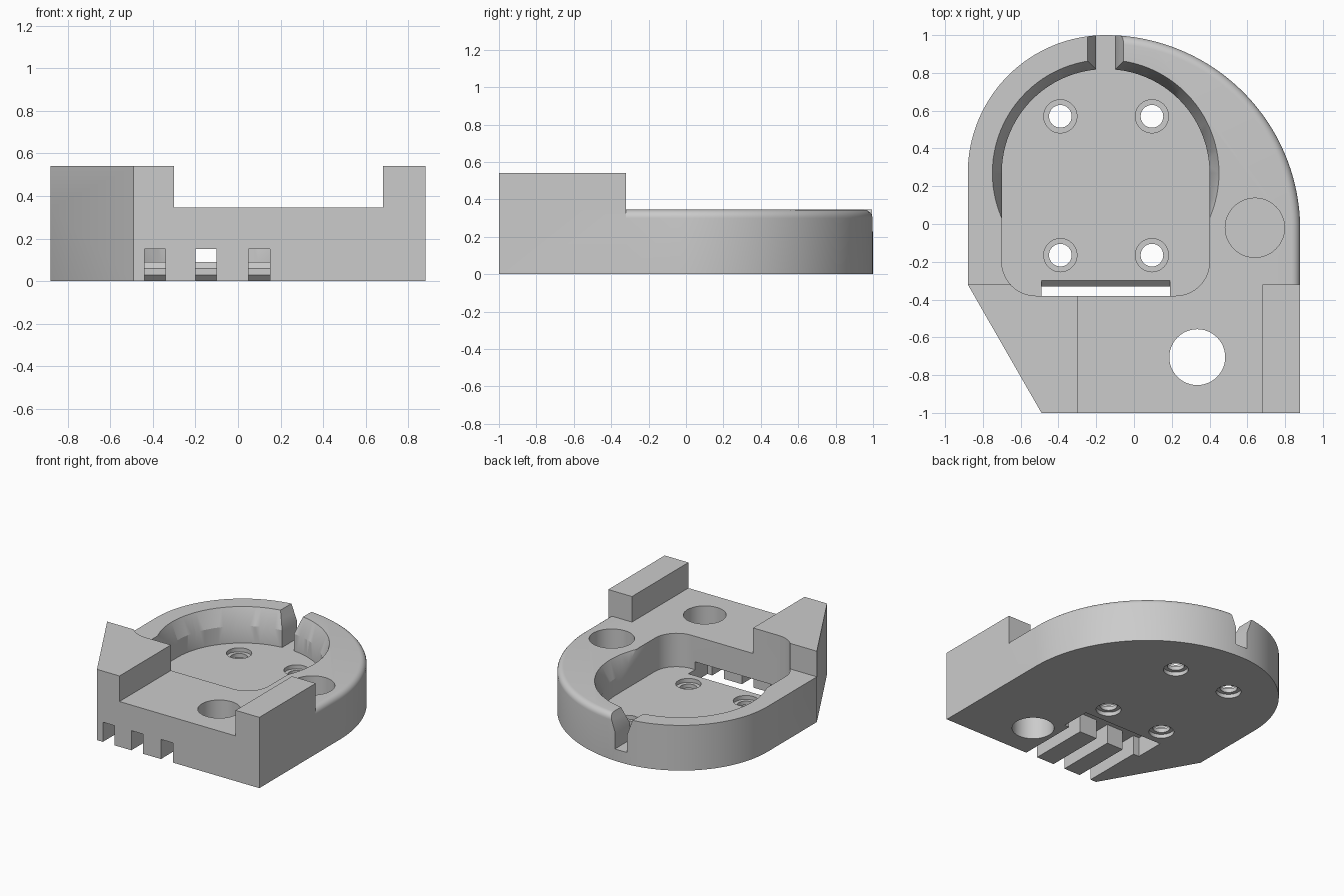
import bpy, bmesh
from math import cos, sin, radians
from mathutils import Vector

cube = bpy.data.objects.get("Cube")
if cube:
    bpy.data.objects.remove(cube, do_unlink=True)

grey = bpy.data.materials.new("plain grey")
grey.use_nodes = True
colour = (0.6, 0.6, 0.6, 1)
grey.diffuse_color = colour
grey.node_tree.nodes["Principled BSDF"].inputs["Base Color"].default_value = colour

TOP, FLOOR, HIGH, FLARE = 0.345, 0.09, 0.54, 0.22
CX = -0.15  # centre line of the pocket and rear arcs
CY = 0.27


def arc(cx, cy, r, a0, a1, n=24):
    return [(cx + r * cos(radians(a0 + (a1 - a0) * i / n)),
             cy + r * sin(radians(a0 + (a1 - a0) * i / n))) for i in range(n + 1)]


def new_object(name, bm):
    bmesh.ops.recalc_face_normals(bm, faces=bm.faces)
    mesh = bpy.data.meshes.new(name)
    bm.to_mesh(mesh)
    bm.free()
    mesh.materials.append(grey)
    ob = bpy.data.objects.new(name, mesh)
    bpy.context.collection.objects.link(ob)
    return ob


def prism_mesh(outline, z0, z1):
    bm = bmesh.new()
    face = bm.faces.new([bm.verts.new((x, y, z0)) for x, y in outline])
    ext = bmesh.ops.extrude_face_region(bm, geom=[face])
    verts = [g for g in ext["geom"] if isinstance(g, bmesh.types.BMVert)]
    bmesh.ops.translate(bm, verts=verts, vec=(0, 0, z1 - z0))
    return bm


def prism(name, outline, z0, z1):
    return new_object(name, prism_mesh(outline, z0, z1))


def box(name, x0, x1, y0, y1, z0, z1):
    return prism(name, [(x0, y0), (x1, y0), (x1, y1), (x0, y1)], z0, z1)


def cone(name, x, y, z0, z1, r0, r1=None, n=48):
    bm = bmesh.new()
    bmesh.ops.create_cone(bm, cap_ends=True, segments=n, radius1=r0,
                          radius2=r0 if r1 is None else r1, depth=z1 - z0)
    bmesh.ops.translate(bm, verts=bm.verts, vec=(x, y, (z0 + z1) / 2))
    return new_object(name, bm)


def extrude_along(name, profile, axis, start, end):
    """Extrude a (side, z) profile along x or y."""
    bm = bmesh.new()
    place = lambda s, t, z: Vector((t, s, z)) if axis == "x" else Vector((s, t, z))
    face = bm.faces.new([bm.verts.new(place(s, start, z)) for s, z in profile])
    ext = bmesh.ops.extrude_face_region(bm, geom=[face])
    verts = [g for g in ext["geom"] if isinstance(g, bmesh.types.BMVert)]
    bmesh.ops.translate(bm, verts=verts, vec=place(0, end - start, 0))
    return new_object(name, bm)


def combine(target, other, operation):
    mod = target.modifiers.new(operation, "BOOLEAN")
    mod.operation, mod.solver, mod.object = operation, "EXACT", other
    bpy.context.view_layer.objects.active = target
    bpy.ops.object.modifier_apply(modifier=mod.name)
    bpy.data.objects.remove(other, do_unlink=True)


# Left and front slab
body = prism("mount_body", arc(CX, CY, 0.73, 90, 180, 32) +
             [(-0.88, -0.32), (-0.49, -1), (0.88, -1), (0.88, -0.32), (CX, -0.32)], 0, TOP)

# Rear right slab with a rounded top rim
bm = prism_mesh([(CX, -0.32), (0.88, -0.32)] + arc(CX, -0.03, 1.03, 0, 90, 40), 0, TOP)
rim = [e for e in bm.edges if all(v.co.z > TOP - 0.01 for v in e.verts)
       and not all(abs(v.co.x - CX) < 0.001 for v in e.verts)
       and not all(abs(v.co.y + 0.32) < 0.001 for v in e.verts)]
bmesh.ops.bevel(bm, geom=rim, offset=0.045, segments=6, profile=0.5, affect="EDGES")
combine(body, new_object("rear_right", bm), "UNION")

# Raised end blocks
combine(body, prism("left_block", [(-0.88, -0.32), (-0.49, -1), (-0.30, -1),
                                   (-0.30, -0.32)], 0, HIGH), "UNION")
combine(body, box("right_block", 0.68, 0.88, -1, -0.32, 0, HIGH), "UNION")

# Pocket with round rear, rounded front corners and flared rear rim
cuts = [prism("pocket", arc(CX, CY, 0.55, 0, 180, 48) + arc(-0.52, -0.20, 0.18, 180, 270, 10)
              + arc(0.22, -0.20, 0.18, 270, 360, 10), FLOOR, 0.8)]
slope = 0.05 / (TOP - FLARE)
cuts.append(cone("pocket_flare", CX, CY, FLARE, 0.4, 0.55,
                 0.55 + slope * (0.4 - FLARE), 96))

# Rear slot with flared top
flare = 0.045 * (0.4 - FLARE) / (TOP - FLARE)
cuts.append(extrude_along("rear_slot", [
    (CX - 0.05, FLOOR), (CX + 0.05, FLOOR), (CX + 0.05, FLARE), (CX + 0.05 + flare, 0.4),
    (CX - 0.05 - flare, 0.4), (CX - 0.05, FLARE)], "y", 0.6, 1.1))

# Large through hole and blind hole
cuts.append(cone("through_hole", 0.335, -0.705, -0.1, 0.5, 0.148))
cuts.append(cone("blind_hole", 0.64, -0.02, 0.125, 0.5, 0.157))

# Screw holes, bored wider on both faces
for x in (-0.39, 0.095):
    for y in (-0.165, 0.57):
        cuts.append(cone("screw_hole", x, y, -0.1, 0.2, 0.06, n=32))
        cuts.append(cone("upper_bore", x, y, 0.06, 0.2, 0.088, n=32))
        cuts.append(cone("lower_bore", x, y, -0.1, 0.03, 0.088, n=32))

# Cross recess with a pointed rear lip, and three front channels
cuts.append(extrude_along("cross_recess", [
    (-0.53, -0.05), (-0.25, -0.05), (-0.33, 0.03), (-0.33, 0.06), (-0.30, 0.09),
    (-0.30, 0.12), (-0.38, 0.15), (-0.53, 0.15)], "x", -0.49, 0.19))
for x in (-0.39, -0.15, 0.10):
    cuts.append(box("front_channel", x - 0.05, x + 0.05, -1.1, -0.5, -0.1, 0.15))

for cutter in cuts:
    combine(body, cutter, "DIFFERENCE")

# Smooth the curved walls, keep the corners sharp
for ob in bpy.context.selected_objects:
    ob.select_set(False)
body.select_set(True)
bpy.context.view_layer.objects.active = body
bpy.ops.object.shade_smooth_by_angle(angle=radians(30))
